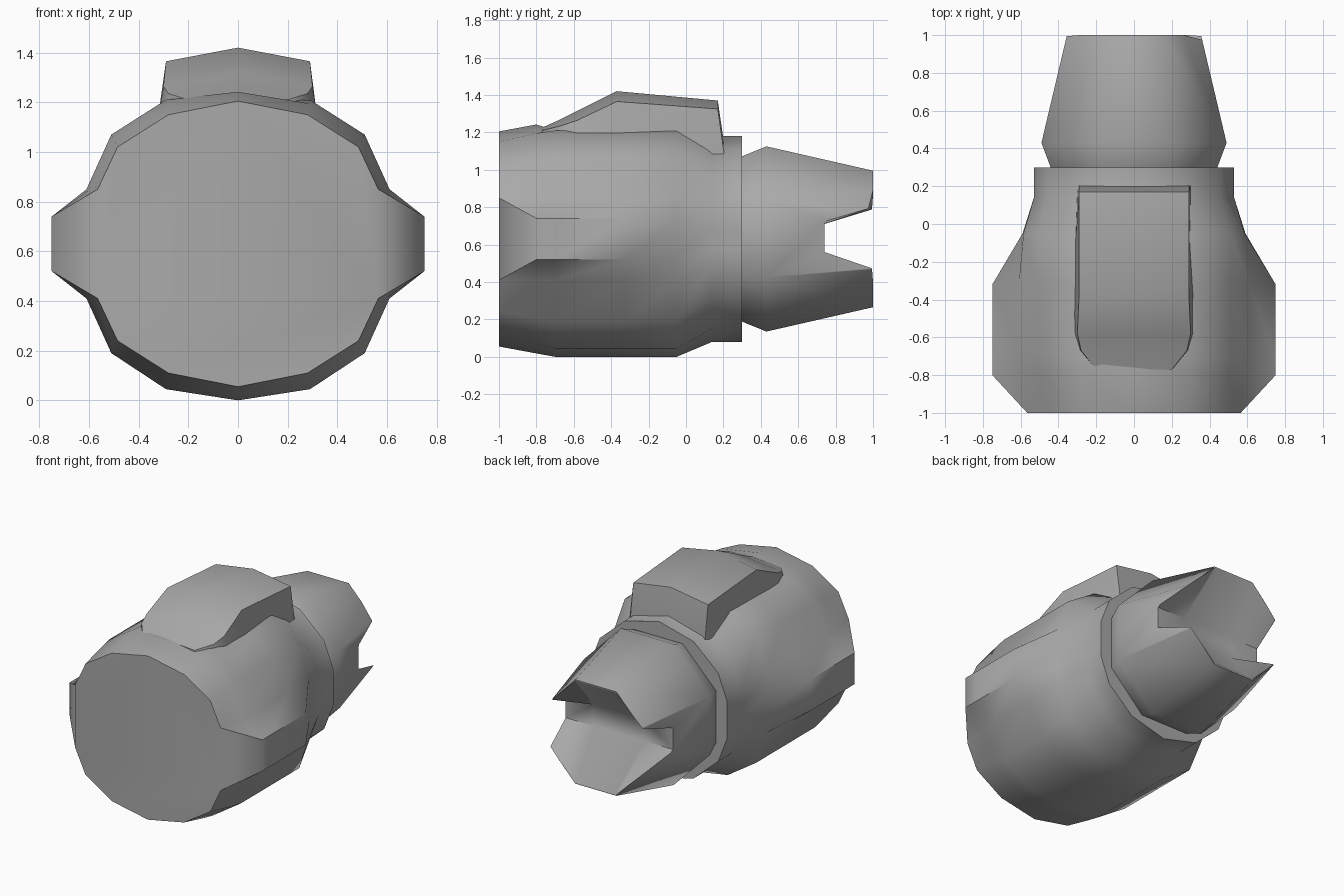
import bpy, bmesh, math

cube = bpy.data.objects.get("Cube")
if cube:
    bpy.data.objects.remove(cube)

MID = 0.63  # height of the long axis

grey = bpy.data.materials.new("plain_grey")
grey.use_nodes = True
grey.diffuse_color = (0.4, 0.4, 0.4, 1)
grey.node_tree.nodes["Principled BSDF"].inputs["Base Color"].default_value = (0.4, 0.4, 0.4, 1)


def loft(name, rings):
    """Skin closed rings of points and cap both ends."""
    bm = bmesh.new()
    loops = [[bm.verts.new(p) for p in ring] for ring in rings]
    n = len(loops[0])
    for a, b in zip(loops, loops[1:]):
        for i in range(n):
            j = (i + 1) % n
            bm.faces.new((a[i], a[j], b[j], b[i]))
    bm.faces.new(loops[0])
    bm.faces.new(loops[-1])
    bmesh.ops.remove_doubles(bm, verts=bm.verts, dist=0.0005)
    bmesh.ops.recalc_face_normals(bm, faces=bm.faces)
    mesh = bpy.data.meshes.new(name)
    bm.to_mesh(mesh)
    bm.free()
    mesh.materials.append(grey)
    obj = bpy.data.objects.new(name, mesh)
    bpy.context.collection.objects.link(obj)
    return obj


def smooth(obj, degrees):
    bpy.ops.object.select_all(action="DESELECT")
    obj.select_set(True)
    bpy.context.view_layer.objects.active = obj
    bpy.ops.object.shade_smooth_by_angle(angle=math.radians(degrees))


def four_way(y, quarter, mid=MID, top=9):
    """Mirror a lower right quarter profile upward and across."""
    half = quarter + [(x, 2 * mid - z) for x, z in reversed(quarter)]
    ring = half + [(-x, z) for x, z in reversed(half) if x > 0]
    return [(x, y, min(z, top)) for x, z in ring]


# Main body with the flat side ears and the rear collar
full = [(0, 0), (0.29, 0.045), (0.51, 0.19), (0.61, 0.41)]
collar = [(0, 0.08), (0.27, 0.15), (0.46, 0.32), (0.53, 0.5), (0.53, 0.58)]
body = loft("main_body", [
    four_way(-1, [(0, 0.055), (0.28, 0.11), (0.485, 0.24), (0.565, 0.41), (0.565, 0.41)]),
    four_way(-0.8, [(0, 0.018), (0.287, 0.065), (0.502, 0.205), (0.595, 0.41), (0.75, 0.52)]),
    four_way(-0.7, full + [(0.75, 0.52)], top=1.21),
    four_way(-0.32, full + [(0.75, 0.52)], top=1.21),
    four_way(-0.05, full[:3] + [(0.585, 0.42), (0.59, 0.54)], top=1.21),
    four_way(0.14, collar),
    four_way(0.3, collar),
])
smooth(body, 50)

# Raised hump on top: y, base half width, shoulder half width, shoulder z, ridge z
hump_stations = [
    (-0.77, 0.22, 0.20, 1.21, 1.225),
    (-0.67, 0.31, 0.28, 1.235, 1.27),
    (-0.58, 0.335, 0.30, 1.265, 1.315),
    (-0.37, 0.33, 0.29, 1.365, 1.42),
    (0.17, 0.30, 0.29, 1.325, 1.37),
    (0.205, 0.30, 0.29, 1.08, 1.13),
]
hump = loft("top_hump", [
    [(-w, y, 1.05), (-s, y, zs), (0, y, zr), (s, y, zs), (w, y, 1.05)]
    for y, w, s, zs, zr in hump_stations])
smooth(hump, 50)


# Octagonal barrel tapering to the rear
def octagon(y, rx, rz, side):
    quarter = [(side, 0.63 - rz), (rx, 0.63 - side)]
    return four_way(y, quarter)


barrel = loft("rear_barrel", [
    octagon(0.27, 0.43, 0.43, 0.18),
    octagon(0.43, 0.49, 0.495, 0.205),
    octagon(1, 0.355, 0.365, 0.16),
])

# Beak shaped mouth: a flat slot at the bottom, opening to the full rim
mouth = loft("mouth_cutter", [
    four_way(0.74, [(0.2, 0.56), (0.43, 0.56)], mid=0.635),
    four_way(1.003, [(0.157, 0.272), (0.365, 0.47)]),
])
cut = barrel.modifiers.new("mouth", "BOOLEAN")
cut.operation = "DIFFERENCE"
cut.solver = "EXACT"
cut.object = mouth
bpy.ops.object.select_all(action="DESELECT")
bpy.context.view_layer.objects.active = barrel
barrel.select_set(True)
bpy.ops.object.modifier_apply(modifier=cut.name)
bpy.data.objects.remove(mouth)
smooth(barrel, 50)
